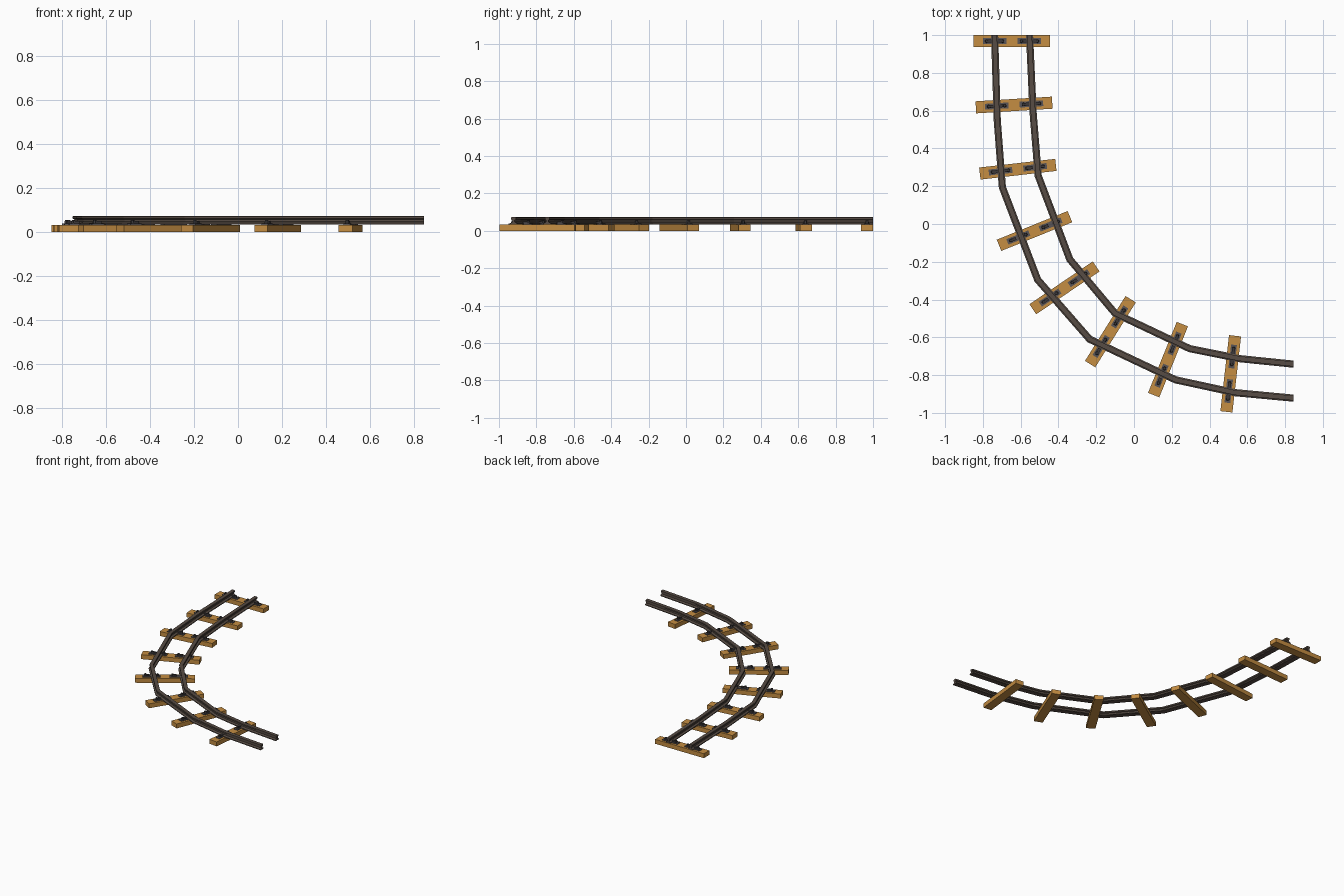
import bpy, bmesh, math
from mathutils import Vector, Matrix

if "Cube" in bpy.data.objects:
    bpy.data.objects.remove(bpy.data.objects["Cube"])


def material(name, rgb):
    m = bpy.data.materials.new(name)
    m.diffuse_color = (*rgb, 1)
    m.use_nodes = True
    m.node_tree.nodes["Principled BSDF"].inputs["Base Color"].default_value = m.diffuse_color
    return m


WOOD = material("orange wood", (0.56, 0.27, 0.055))
RAIL = material("brown steel", (0.095, 0.072, 0.058))
PLATE = material("grey iron", (0.10, 0.09, 0.095))
BOLT = material("dark iron", (0.045, 0.04, 0.042))


def finish(bm, name, mat):
    bmesh.ops.recalc_face_normals(bm, faces=bm.faces)
    me = bpy.data.meshes.new(name)
    bm.to_mesh(me)
    bm.free()
    me.materials.append(mat)
    ob = bpy.data.objects.new(name, me)
    bpy.context.collection.objects.link(ob)
    return ob


def add_box(bm, frame, centre, size):
    bmesh.ops.create_cube(bm, size=1, matrix=frame @ Matrix.Translation(centre)
                          @ Matrix.Diagonal((*size, 1)))


# Rail: I-shaped profile swept along a mitred path
HALF = [(0.019, 0.035), (0.019, 0.041), (0.006, 0.047),
        (0.006, 0.057), (0.013, 0.061), (0.013, 0.071), (0.010, 0.073)]
PROFILE = HALF + [(-x, z) for x, z in reversed(HALF)]


def rail(name, path):
    pts = [Vector(p) for p in path]
    bm = bmesh.new()
    rings = []
    for i, p in enumerate(pts):
        if i == 0:
            side = Vector((1, 0))
        elif i == len(pts) - 1:
            side = Vector((0, 1))
        else:
            a, b = (p - pts[i - 1]).normalized(), (pts[i + 1] - p).normalized()
            t = (a + b).normalized()
            side = Vector((-t.y, t.x)) / t.dot(a)
        rings.append([bm.verts.new((p.x + side.x * x, p.y + side.y * x, z))
                      for x, z in PROFILE])
    n = len(PROFILE)
    for r, s in zip(rings, rings[1:]):
        for j in range(n):
            k = (j + 1) % n
            bm.faces.new((r[j], r[k], s[k], s[j]))
    bm.faces.new(rings[0])
    bm.faces.new(rings[-1])
    finish(bm, name, RAIL)


rail("outer_rail", [(-0.738, 1.0), (-0.724, 0.55), (-0.697, 0.195), (-0.51, -0.295),
                    (-0.235, -0.61), (0.22, -0.825), (0.535, -0.893), (0.845, -0.922)])
rail("inner_rail", [(-0.553, 1.0), (-0.535, 0.60), (-0.507, 0.255), (-0.34, -0.187),
                    (-0.10, -0.473), (0.295, -0.66), (0.56, -0.713), (0.845, -0.742)])

# Sleepers with two fastening plates each: x, y, angle in degrees
SLEEPERS = [(-0.646, 0.968, 0), (-0.635, 0.63, 3.5), (-0.615, 0.29, 6.5),
            (-0.527, -0.037, 22), (-0.368, -0.338, 34), (-0.125, -0.57, 58),
            (0.18, -0.718, 68), (0.512, -0.793, 83.5)]

for i, (x, y, deg) in enumerate(SLEEPERS, 1):
    frame = Matrix.Translation((x, y, 0)) @ Matrix.Rotation(math.radians(deg), 4, 'Z')
    # Wooden sleeper
    bm = bmesh.new()
    add_box(bm, frame, (0, 0, 0.0165), (0.405, 0.064, 0.033))
    finish(bm, f"sleeper_{i}", WOOD)
    # Base plates, rail clips and bolts
    plates, bolts = bmesh.new(), bmesh.new()
    for rx in (-0.092, 0.092):
        add_box(plates, frame, (rx, 0, 0.0355), (0.125, 0.031, 0.007))
        for s in (-1, 1):
            add_box(bolts, frame, (rx + s * 0.026, 0, 0.0435), (0.026, 0.016, 0.011))
            bmesh.ops.create_cone(
                bolts, cap_ends=True, segments=6, radius1=0.010, radius2=0.008,
                depth=0.015, matrix=frame @ Matrix.Translation((rx + s * 0.042, 0, 0.0465)))
    finish(plates, f"rail_plates_{i}", PLATE)
    finish(bolts, f"rail_clips_{i}", BOLT)
